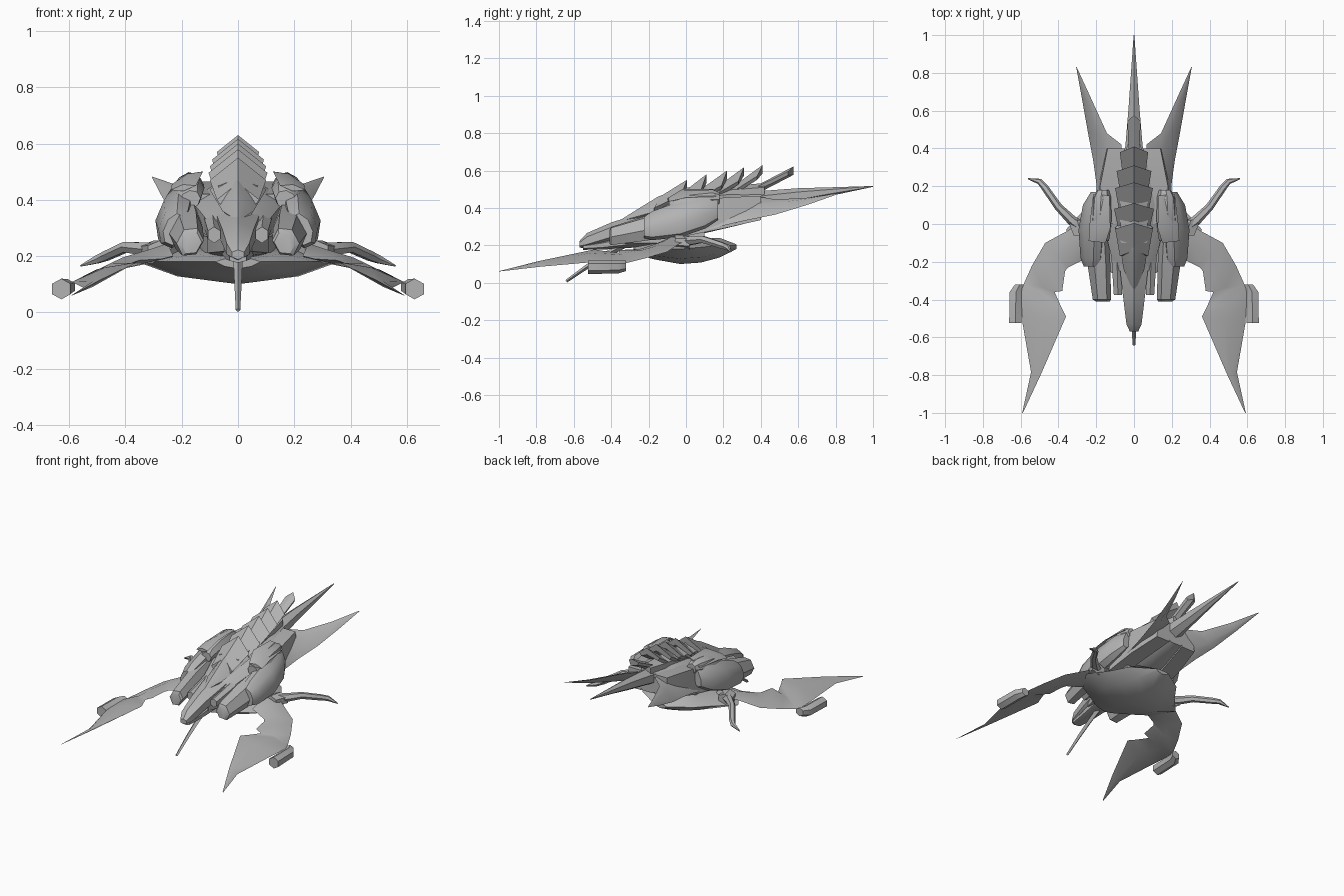
import bpy, math
from mathutils import Vector

grey = bpy.data.materials.new("hull grey")
grey.diffuse_color = (0.45, 0.45, 0.45, 1)


def skin(name, rings, mirror=False, angle=35):
    """Join rings of points into a closed shell."""
    n = len(rings[0])
    verts = [p for r in rings for p in r]
    faces = [tuple(range(n))[::-1], tuple(range(len(verts) - n, len(verts)))]
    for i in range(len(rings) - 1):
        for j in range(n):
            k = (j + 1) % n
            faces.append((i * n + j, i * n + k, i * n + n + k, i * n + n + j))
    me = bpy.data.meshes.new(name)
    me.from_pydata(verts, [], faces)
    me.materials.append(grey)
    ob = bpy.data.objects.new(name, me)
    bpy.context.collection.objects.link(ob)
    bpy.context.view_layer.objects.active = ob
    ob.select_set(True)
    bpy.ops.object.mode_set(mode='EDIT')
    bpy.ops.mesh.select_all(action='SELECT')
    bpy.ops.mesh.normals_make_consistent(inside=False)
    bpy.ops.object.mode_set(mode='OBJECT')
    bpy.ops.object.shade_smooth_by_angle(angle=math.radians(angle))
    ob.select_set(False)
    if mirror:
        ob.modifiers.new("mirror", 'MIRROR').use_mirror_merge = False
    return ob


def loft(name, stations, n=8, mirror=False, tilt=0, angle=35):
    """Sections (x, y, z, half width, half height) running along y."""
    rings = []
    k = 1 / math.cos(math.pi / n)
    for x, y, z, w, h in stations:
        ring = []
        for i in range(n):
            a = 2 * math.pi * (i + .5) / n
            u, v = w * k * math.cos(a), h * k * math.sin(a)
            c, s = math.cos(tilt), math.sin(tilt)
            ring.append((x + u * c - v * s, y, z + u * s + v * c))
        rings.append(ring)
    return skin(name, rings, mirror, angle)


def blade(name, stations, mirror=True):
    """Lens-shaped sheet from (outer edge, inner edge, half thickness)."""
    rings = []
    for o, i, t in stations:
        m = (Vector(o) + Vector(i)) / 2
        up = Vector((0, 0, t))
        rings.append([Vector(o), m + up, Vector(i), m - up])
    return skin(name, rings, mirror, 50)


def tube(name, path, n=6, mirror=False):
    """Tapered tube through (x, y, z, radius) points."""
    rings = []
    pts = [Vector(p[:3]) for p in path]
    for i, p in enumerate(pts):
        d = (pts[min(i + 1, len(pts) - 1)] - pts[max(i - 1, 0)]).normalized()
        side = d.cross(Vector((0, 0, 1))).normalized()
        up = side.cross(d)
        r = path[i][3]
        rings.append([p + r * (side * math.cos(2 * math.pi * j / n)
                               + up * math.sin(2 * math.pi * j / n)) for j in range(n)])
    return skin(name, rings, mirror, 50)


# Belly shield: wide V-bottomed bowl
rings = []
for y, w, ze, zb, zt in [(-.28, .08, .18, .155, .19), (-.17, .27, .18, .125, .21),
                         (-.03, .36, .18, .1, .22), (.08, .26, .19, .108, .235),
                         (.18, .19, .2, .135, .24), (.27, .05, .2, .18, .205)]:
    rings.append([(w, y, ze), (.6 * w, y, zt), (-.6 * w, y, zt), (-w, y, ze),
                  (-.6 * w, y, ze + .65 * (zb - ze)), (0, y, zb),
                  (.6 * w, y, ze + .65 * (zb - ze))])
skin("belly_shield", rings, angle=45)

# Front arms flowing into claw blades
blade("claw_arm", [
    ((.27, .02, .23), (.23, -.18, .2), .03),
    ((.35, -.035, .21), (.27, -.19, .19), .025),
    ((.47, -.1, .165), (.35, -.23, .185), .02),
    ((.54, -.22, .13), (.365, -.25, .18), .02),
    ((.585, -.32, .105), (.38, -.355, .175), .018),
    ((.595, -.34, .105), (.42, -.36, .16), .018),
    ((.595, -.43, .105), (.385, -.44, .17), .018),
    ((.59, -.525, .108), (.36, -.49, .178), .016),
    ((.545, -.785, .085), (.49, -.79, .115), .01),
    ((.592, -1, .06), (.588, -1, .062), .001)])
loft("claw_roll", [(.605, -.32, .09, .025, .024), (.625, -.36, .085, .033, .03),
                   (.628, -.525, .083, .033, .032)], n=6, mirror=True)

# Hind legs
tube("hind_leg", [(.22, -.06, .22, .035), (.33, .02, .225, .027), (.4, .09, .232, .021),
                  (.47, .19, .2, .019), (.5, .225, .188, .016), (.56, .24, .165, .003)],
     mirror=True)
loft("hip_joint", [(.28, -.06, .22, .04, .03), (.3, .02, .215, .05, .035)],
     n=6, mirror=True)

# Nose prong
tube("nose_prong", [(0, -.64, .008, .008), (0, -.53, .085, .012),
                    (0, -.42, .155, .015), (0, -.3, .22, .02)], n=4)

# Central body
loft("body_core", [(0, -.25, .29, .1, .06), (0, -.05, .34, .15, .09),
                   (0, .1, .365, .16, .1), (0, .25, .39, .13, .09),
                   (0, .4, .405, .09, .068)], n=8)
loft("neck_base", [(0, -.38, .24, .05, .04), (0, -.2, .24, .11, .05),
                   (0, .1, .25, .14, .05)], n=6)

# Flat rear side panels
rings = []
for y, xo, xi, zb, zt in [(.0, .2, .1, .25, .42), (.2, .19, .08, .29, .455),
                          (.4, .15, .05, .335, .465)]:
    rings.append([(xo, y, zb), (xo - .01, y, zt), (xi, y, zt), (xi, y, zb)])
skin("rear_panel", rings, True)

# Snout with lower jaw, and pointed crest
loft("snout", [(0, -.57, .205, .022, .015), (0, -.53, .225, .04, .035),
               (0, -.4, .27, .056, .045), (0, -.28, .3, .07, .052),
               (0, -.1, .34, .085, .06)], n=6)
loft("jaw", [(0, -.55, .19, .03, .012), (0, -.45, .2, .042, .02),
             (0, -.25, .23, .06, .035)], n=6)
rings = []
for y, w, z, h in [(-.35, .008, .33, .006), (-.24, .055, .36, .045),
                   (-.15, .07, .385, .075), (-.02, .1, .435, .075), (.02, .06, .44, .07)]:
    rings.append([(w, y, z), (.5 * w, y, z + .6 * h), (0, y, z + h),
                  (-.5 * w, y, z + .6 * h), (-w, y, z), (0, y, z - .05)])
skin("crest", rings)

# Inner barrels, side cannons and shoulder pods
loft("inner_barrel", [(.085, -.375, .275, .022, .025), (.09, -.2, .31, .028, .03),
                      (.1, -.05, .35, .03, .03)], n=6, mirror=True)
loft("cannon", [(.165, -.41, .245, .03, .036), (.17, -.4, .25, .04, .048),
                (.185, -.22, .29, .048, .065), (.2, .0, .33, .05, .07)],
     n=6, mirror=True, tilt=.5)
loft("cannon_cowl", [(.225, -.225, .295, .035, .055), (.225, -.18, .305, .05, .075),
                     (.225, -.03, .34, .058, .095), (.21, .1, .38, .05, .09),
                     (.19, .17, .4, .03, .065)], n=8, mirror=True, tilt=.4)
loft("shoulder_pod", [(.17, -.09, .40, .035, .03), (.175, -.06, .415, .045, .042),
                      (.175, .02, .435, .052, .05), (.17, .14, .45, .045, .045),
                      (.165, .18, .45, .03, .03)], n=8, mirror=True, tilt=-.5)
blade("shoulder_fin", [((.24, -.09, .435), (.15, -.1, .45), .012),
                       ((.235, .0, .455), (.125, -.02, .5), .015),
                       ((.215, .16, .46), (.13, .15, .5), .012)])

# Rear wing spikes: thin sheets sloping down to the outer edge
blade("wing_spike", [
    ((.195, .1, .28), (.1, .1, .44), .03),
    ((.2, .22, .31), (.08, .25, .45), .03),
    ((.215, .33, .335), (.065, .42, .455), .028),
    ((.243, .48, .365), (.143, .48, .445), .022),
    ((.275, .66, .42), (.225, .66, .455), .012),
    ((.306, .83, .48), (.303, .83, .482), .001)])

# Central tail spike
loft("tail_spike", [(0, .3, .42, .06, .05), (0, .42, .44, .045, .045),
                    (0, .6, .465, .03, .035), (0, .77, .487, .018, .02),
                    (0, 1.0, .515, .002, .002)], n=6)

# Overlapping roof-shaped spine plates, each rising to the back
plates = [(-.14, .005, .46, .55, .1), (-.02, .11, .48, .58, .105), (.08, .22, .5, .6, .1),
          (.17, .31, .515, .617, .092), (.26, .41, .52, .63, .075),
          (.36, .575, .51, .622, .035)]
for i, (y0, y1, z0, z1, w) in enumerate(plates):
    rings = []
    for y, z, k in [(y0, z0, .75), (y1, z1, 1)]:
        a, d = w * k, w * k * .8
        rings.append([(a, y - .03, z - d), (0, y, z), (-a, y - .03, z - d),
                      (-a * .8, y - .03, z - d - .02), (0, y, z - .045),
                      (a * .8, y - .03, z - d - .02)])
    skin(f"spine_plate_{i + 1}", rings, angle=25)
loft("spine_core", [(0, -.1, .42, .07, .05), (0, .1, .455, .075, .055),
                    (0, .3, .475, .06, .045), (0, .42, .49, .035, .035)], n=6)
